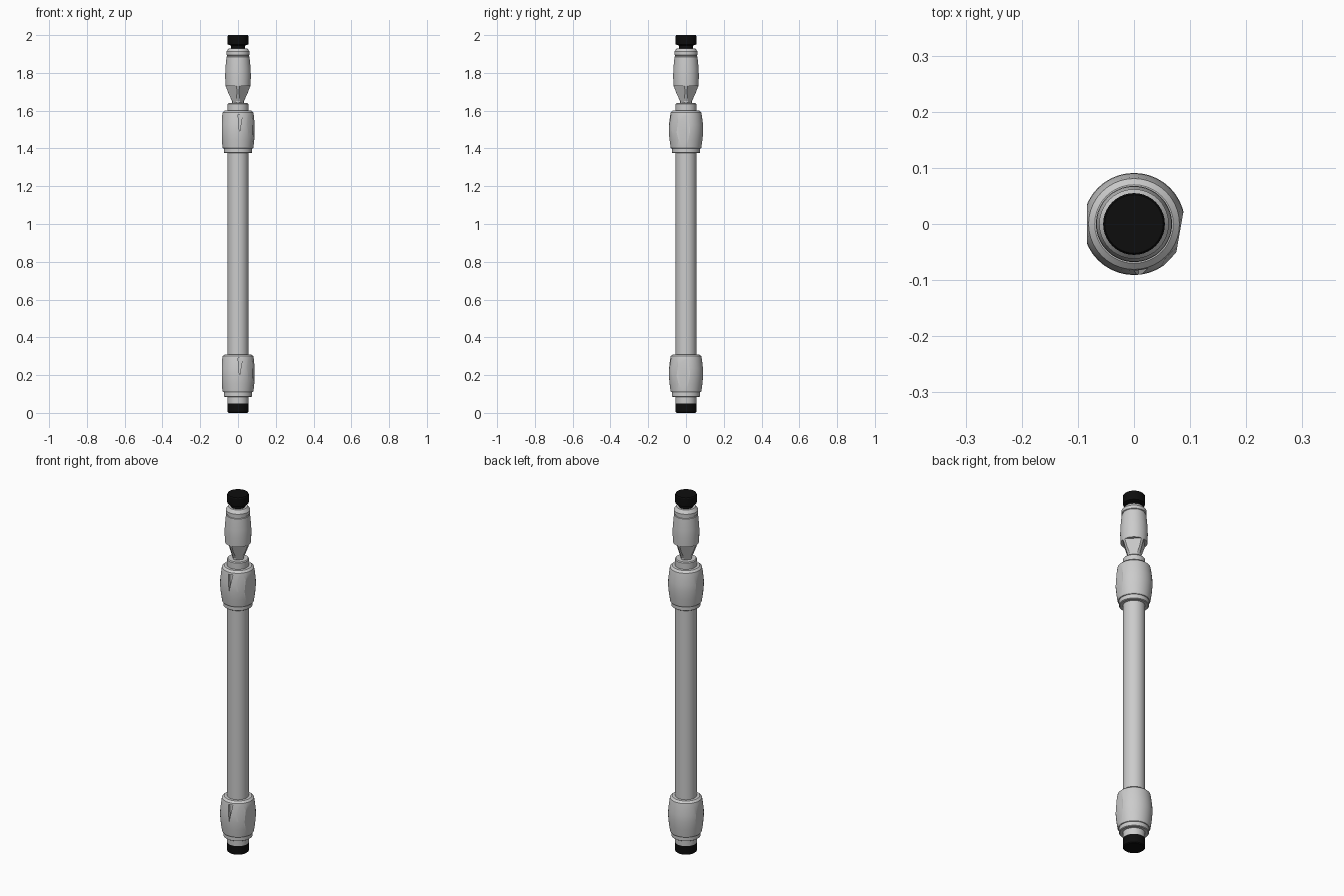
import bpy, bmesh, math
from mathutils import Vector

if "Cube" in bpy.data.objects:
    bpy.data.objects.remove(bpy.data.objects["Cube"])

SEG = 40


def lathe(name, profile, z=0.0, flats=(), mat=None):
    """Closed solid of revolution; flats = (angle, tilt, distance, height) planes sliced off."""
    bm = bmesh.new()
    rings = [[bm.verts.new((r * math.cos(2 * math.pi * i / SEG),
                            r * math.sin(2 * math.pi * i / SEG), z + h))
              for i in range(SEG)] for r, h in profile]
    for a, b in zip(rings, rings[1:]):
        for i in range(SEG):
            j = (i + 1) % SEG
            bm.faces.new((a[i], a[j], b[j], b[i]))
    bm.faces.new(rings[0][::-1])
    bm.faces.new(rings[-1])
    for angle, tilt, dist, height in flats:
        a, t = math.radians(angle), math.radians(tilt)
        out = Vector((math.cos(a), math.sin(a), 0))
        normal = out * math.cos(t) + Vector((0, 0, math.sin(t)))
        bmesh.ops.bisect_plane(bm, geom=bm.verts[:] + bm.edges[:] + bm.faces[:],
                               plane_co=out * dist + Vector((0, 0, z + height)),
                               plane_no=normal, clear_outer=True)
        bmesh.ops.holes_fill(bm, edges=[e for e in bm.edges if e.is_boundary], sides=0)
    bmesh.ops.recalc_face_normals(bm, faces=bm.faces[:])
    me = bpy.data.meshes.new(name)
    bm.to_mesh(me)
    bm.free()
    ob = bpy.data.objects.new(name, me)
    bpy.context.collection.objects.link(ob)
    if mat:
        me.materials.append(mat)
    bpy.ops.object.select_all(action='DESELECT')
    ob.select_set(True)
    bpy.context.view_layer.objects.active = ob
    bpy.ops.object.shade_smooth_by_angle(angle=math.radians(20))
    return ob


def notch(collar, z):
    """Narrow wedge-shaped cut on the front of a grip collar."""
    bm = bmesh.new()
    tri = [(0.0, 0.18), (0.024, 0.18), (0.008, 0.085)]
    outer = [bm.verts.new((x, -0.12, z + h)) for x, h in tri]
    inner = [bm.verts.new((x, -0.074, z + h)) for x, h in tri]
    bm.faces.new(outer)
    bm.faces.new(inner[::-1])
    for i in range(3):
        j = (i + 1) % 3
        bm.faces.new((outer[i], inner[i], inner[j], outer[j]))
    bmesh.ops.recalc_face_normals(bm, faces=bm.faces[:])
    me = bpy.data.meshes.new("notch_cutter")
    bm.to_mesh(me)
    bm.free()
    cutter = bpy.data.objects.new("notch_cutter", me)
    bpy.context.collection.objects.link(cutter)
    cutter.hide_render = True
    cutter.hide_viewport = True
    mod = collar.modifiers.new("notch", 'BOOLEAN')
    mod.operation = 'DIFFERENCE'
    mod.object = cutter


black = bpy.data.materials.new("black_rubber")
black.diffuse_color = (0.004, 0.004, 0.004, 1)
black.use_nodes = True
black.node_tree.nodes["Principled BSDF"].inputs["Base Color"].default_value = black.diffuse_color

# Black end plugs
lathe("bottom_plug", [(0.05, 0), (0.055, 0.004), (0.055, 0.05)], mat=black)
lathe("top_cap", [(0.037, 1.92), (0.037, 1.945), (0.054, 1.95), (0.055, 1.955),
                  (0.055, 1.995), (0.052, 2.0)], mat=black)

# Main tube
lathe("tube", [(0.055, 0.05), (0.055, 1.635), (0.051, 1.64)])

# Two grip collars, each with a seating ring, side flats and a front notch
for label, z in (("lower", 0.11), ("upper", 1.40)):
    lathe(label + "_collar_ring", [(0.07, -0.025), (0.074, -0.022), (0.074, 0.002)], z)
    collar = lathe(label + "_collar",
                   [(0.078, 0), (0.081, 0.004), (0.087, 0.045), (0.091, 0.09), (0.090, 0.125),
                    (0.084, 0.175), (0.081, 0.19), (0.070, 0.20)], z,
                   flats=((180, 0, 0.084, 0), (-10, 0, 0.083, 0), (-42, 4, 0.0885, 0.1)))
    notch(collar, z)

# Tapered neck with four slanted flats under the head
lathe("head_neck", [(0.03, 1.63), (0.031, 1.65), (0.050, 1.69), (0.066, 1.732)],
      flats=[(a, -15.5, 0.027, 1.645) for a in (45, 135, 225, 315)])

# Coupling head with groove and shoulder
lathe("head", [(0.066, 1.73), (0.068, 1.78), (0.067, 1.82), (0.061, 1.885), (0.058, 1.887),
               (0.058, 1.893), (0.062, 1.895), (0.062, 1.912), (0.049, 1.93)])
